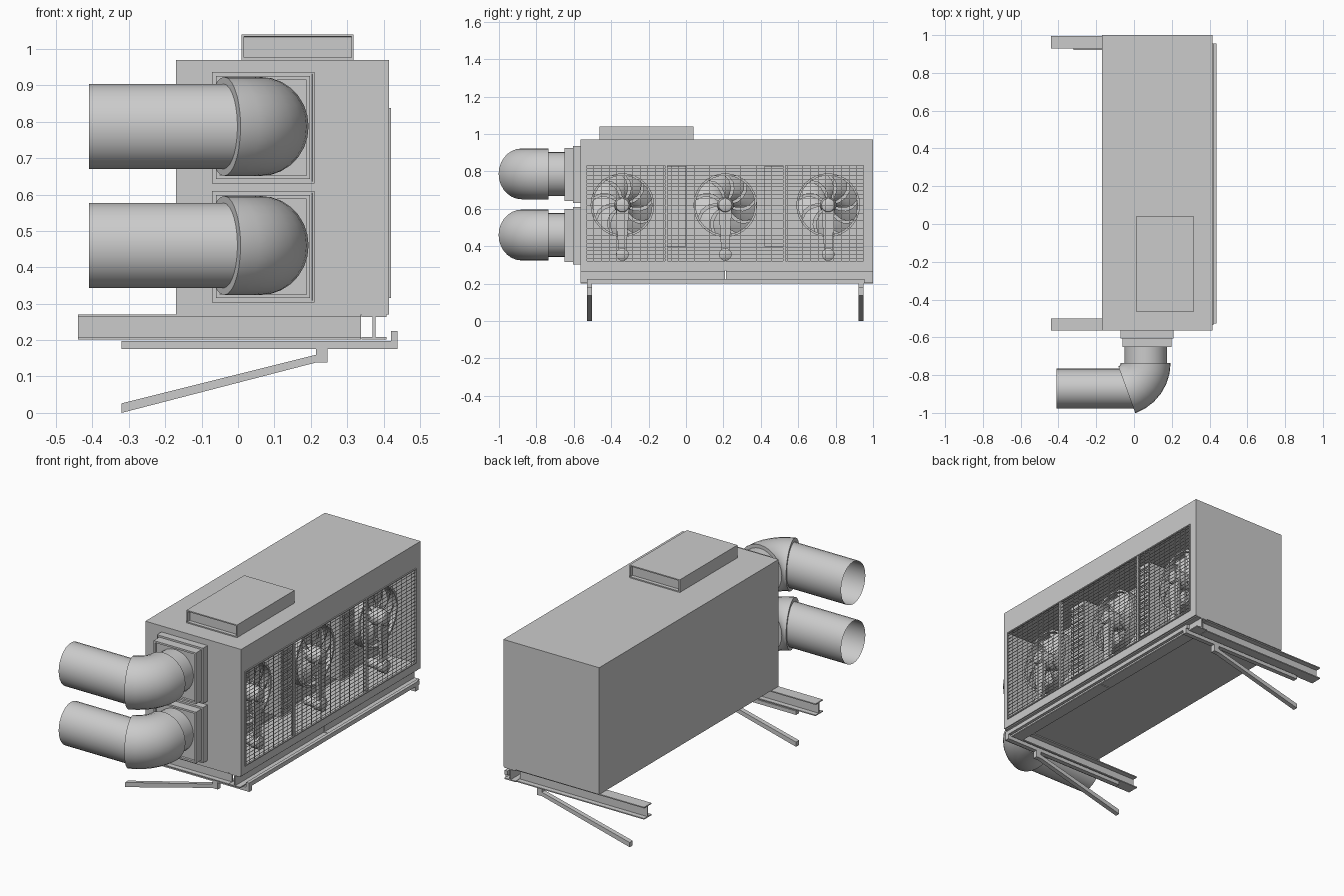
import bpy, bmesh
from math import sin, cos, pi, radians

if "Cube" in bpy.data.objects:
    bpy.data.objects.remove(bpy.data.objects["Cube"])


def finish(name, bm, smooth=False):
    bmesh.ops.recalc_face_normals(bm, faces=bm.faces)
    me = bpy.data.meshes.new(name)
    bm.to_mesh(me)
    bm.free()
    ob = bpy.data.objects.new(name, me)
    bpy.context.collection.objects.link(ob)
    if smooth:
        bpy.ops.object.select_all(action='DESELECT')
        ob.select_set(True)
        bpy.context.view_layer.objects.active = ob
        bpy.ops.object.shade_smooth_by_angle(angle=radians(35))
    return ob


def add_box(bm, lo, hi):
    vs = bmesh.ops.create_cube(bm, size=1)['verts']
    for v in vs:
        for i in range(3):
            v.co[i] = hi[i] if v.co[i] > 0 else lo[i]


def boxes(name, pairs):
    bm = bmesh.new()
    for lo, hi in pairs:
        add_box(bm, lo, hi)
    return finish(name, bm)


def recessed_box(name, lo, hi, normals, rim, depth, opening=None):
    """Box whose faces along the given normals are inset and pushed inward."""
    bm = bmesh.new()
    add_box(bm, lo, hi)
    bm.normal_update()
    for n in normals:
        f = next(f for f in bm.faces if sum(a * b for a, b in zip(f.normal, n)) > .9)
        bmesh.ops.inset_individual(bm, faces=[f], thickness=rim)
        if opening:
            cy, cz = f.calc_center_median()[1:]
            for v in f.verts:
                v.co.y = opening[1] if v.co.y > cy else opening[0]
                v.co.z = opening[3] if v.co.z > cz else opening[2]
        f.normal_update()
        offset = f.normal * -depth
        bmesh.ops.inset_individual(bm, faces=[f], thickness=0.0005)
        bmesh.ops.translate(bm, vec=offset, verts=f.verts)
    return finish(name, bm)


def prism(name, pts, axis, a, b, smooth=False):
    """Extrude a 2D outline along x (outline y,z) or y (outline x,z)."""
    place = (lambda p, t: (t, p[0], p[1])) if axis == 'x' else (lambda p, t: (p[0], t, p[1]))
    bm = bmesh.new()
    ends = [[bm.verts.new(place(p, t)) for p in pts] for t in (a, b)]
    n = len(pts)
    for e in ends:
        bm.faces.new(e)
    for i in range(n):
        j = (i + 1) % n
        bm.faces.new((ends[0][i], ends[0][j], ends[1][j], ends[1][i]))
    return finish(name, bm, smooth)


def loft(name, rings, cap_start=False, cap_end=False, closed=False):
    bm = bmesh.new()
    rs = [[bm.verts.new(p) for p in r] for r in rings]
    n = len(rs[0])
    pairs = list(zip(rs, rs[1:])) + ([(rs[-1], rs[0])] if closed else [])
    for r, s in pairs:
        for i in range(n):
            j = (i + 1) % n
            bm.faces.new((r[i], r[j], s[j], s[i]))
    if cap_start:
        bm.faces.new(rs[0])
    if cap_end:
        bm.faces.new(rs[-1])
    return finish(name, bm, True)


def x_ring(x, y, z, ry, rz, n=28):
    return [(x, y + ry * cos(2 * pi * i / n), z + rz * sin(2 * pi * i / n)) for i in range(n)]


def i_outline(c, half, web, z0, z1, t=.006):
    right = [(half, z0), (half, z0 + t), (web, z0 + t), (web, z1 - t), (half, z1 - t), (half, z1)]
    return [(c + u, z) for u, z in right] + [(c - u, z) for u, z in reversed(right)]


# Cabinet with a deep open side
Y0, Y1, Z0, Z1 = -.535, .955, .315, .838
recessed_box('cabinet', (-.17, -.565, .27), (.415, 1, .97), [(1, 0, 0)], .02, .21, (Y0, Y1, Z0, Z1))

# Roof hatch, recessed at both ends
recessed_box('roof_vent', (.01, -.463, .97), (.318, .04, 1.04), [(0, -1, 0), (0, 1, 0)], .009, .02)

# Wire grille with frame and posts
X = .417
wires = []
nz, ny = 26, 36
for i in range(1, nz):
    z = Z0 + (Z1 - Z0) * i / nz
    wires.append(((X - .0015, Y0, z - .001), (X + .0015, Y1, z + .001)))
for i in range(1, ny):
    y = Y0 + (Y1 - Y0) * i / ny
    wires.append(((X - .0015, y - .001, Z0), (X + .0015, y + .001, Z1)))
boxes('grille_wires', wires)
t = .006
boxes('grille_frame', [
    ((.412, Y0, Z0), (.421, Y1, Z0 + t)), ((.412, Y0, Z1 - t), (.421, Y1, Z1)),
    ((.412, Y0, Z0), (.421, Y0 + t, Z1)), ((.412, Y1 - t, Z0), (.421, Y1, Z1))])
boxes('grille_posts', [((.40, y - .006, Z0), (.419, y + .006, Z1)) for y in (-.105, .525)])

# Inner radiator columns with slats
for k, (a, b) in enumerate([(-.11, 0), (.42, .525)]):
    boxes(f'radiator_{k}', [((.21, a, .40), (.34, b, .83))] +
          [((.34, a + .01, .42 + .025 * i), (.345, b - .01, .43 + .025 * i)) for i in range(16)])

# Fans: ring, hub, swept blades, drive arm and lower pulley
FZ, FR, PZ = .62, .17, .357
for k, y in enumerate((-.34, .21, .76)):
    loft(f'fan_ring_{k}', [x_ring(x, y, FZ, r, r, 32) for x, r in
                           ((.27, FR), (.325, FR), (.325, FR - .012), (.27, FR - .012))], closed=True)
    loft(f'fan_hub_{k}', [x_ring(x, y, FZ, r, r, 20) for x, r in
                          ((.205, .03), (.27, .03), (.27, .045), (.34, .045), (.375, .035), (.38, .025))],
         True, True)
    bm = bmesh.new()
    for b in range(9):
        prev = None
        for s in range(5):
            u = s / 4
            r = .035 + (FR - .042) * u
            a = 2 * pi * b / 9 + .5 * u * u
            w = .22 + .08 * u
            cur = [bm.verts.new((x, y + r * cos(a + d), FZ + r * sin(a + d)))
                   for x, d in ((.28, -w), (.30, 0), (.312, w))]
            if prev:
                for i in (0, 1):
                    bm.faces.new((prev[i], prev[i + 1], cur[i + 1], cur[i]))
            prev = cur
    finish(f'fan_blades_{k}', bm, True)
    n = 10
    arm = [(y + .036 * cos(pi * i / n), FZ + .036 * sin(pi * i / n)) for i in range(n + 1)]
    arm += [(y - .022, PZ + .03), (y - .022, PZ), (y + .022, PZ), (y + .022, PZ + .03)]
    prism(f'drive_arm_{k}', arm, 'x', .345, .365)
    loft(f'pulley_{k}', [x_ring(x, y, PZ, r, r, 20) for x, r in
                         ((.27, .025), (.335, .025), (.335, .034), (.375, .034), (.382, .022))], True, True)

# Ducts: mounting plates, stub, elbow and open pipe
PX, PY, R = -.09, -.735, .152
for k, z in enumerate((.46, .787)):
    recessed_box(f'duct_plate_{k}', (-.072, -.605, z - .157), (.21, -.565, z + .15), [(0, -1, 0)], .008, .004)
    recessed_box(f'duct_collar_{k}', (-.06, -.65, z - .145), (.198, -.60, z + .138), [(0, -1, 0)], .014, .012)
    loft(f'duct_stub_{k}', [[(.062 + .113 * cos(2 * pi * i / 28), yy, z + .117 * sin(2 * pi * i / 28))
                             for i in range(28)] for yy in (-.62, -.76)])
    rings = []
    for s in range(7):
        th = radians(70 * s / 6)
        ring = []
        for i in range(28):
            a = 2 * pi * i / 28
            d = R + .132 * cos(a)
            ring.append((PX + d * cos(th), PY - d * sin(th), z + .136 * sin(a)))
        rings.append(ring)
    loft(f'duct_elbow_{k}', rings, True, True)
    loft(f'duct_pipe_{k}', [x_ring(x, -.872, z, .106, .117) for x in (-.41, 0)])

# I-beam base: split front beam and two side beams
for k, (a, b) in enumerate([(-.565, .208), (.213, 1.0)]):
    prism(f'front_beam_{k}', i_outline(.374, .034, .004, .202, .27), 'y', a, b)
for k, c in enumerate((-.532, .962)):
    prism(f'side_beam_{k}', i_outline(c, .032, .004, .202, .27), 'x', -.44, .338)

# Wall brackets with diagonal braces, joined by a front rail
for k, c in enumerate((-.515, .935)):
    a, b = c - .013, c + .013
    prism(f'bracket_arm_{k}', [(-.32, .176), (.438, .176), (.438, .225), (.42, .225), (.42, .197), (-.32, .197)],
          'y', a, b)
    prism(f'bracket_brace_{k}', [(-.32, 0), (.213, .138), (.246, .138), (.246, .176), (.215, .176),
                                 (.215, .16), (-.32, .026)], 'y', a, b)
boxes('front_rail', [((.42, -.525, .202), (.438, .955, .225))])
